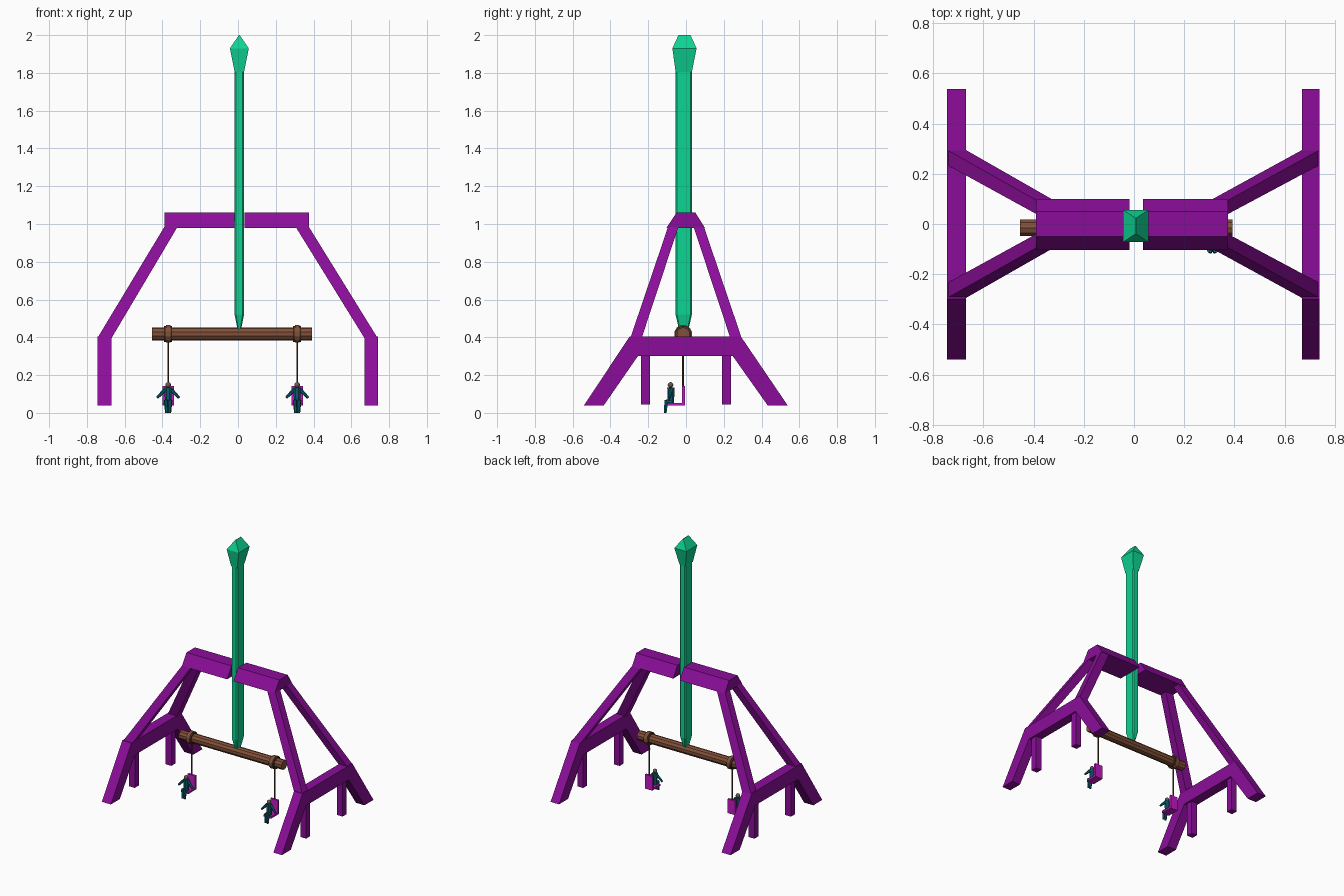
import bpy, bmesh, math
from mathutils import Vector

if "Cube" in bpy.data.objects:
    bpy.data.objects.remove(bpy.data.objects["Cube"])


def material(name, rgb):
    m = bpy.data.materials.new(name)
    m.diffuse_color = (*rgb, 1)
    m.use_nodes = True
    m.node_tree.nodes["Principled BSDF"].inputs["Base Color"].default_value = m.diffuse_color
    return m


PURPLE = material("purple paint", (0.26, 0.004, 0.32))
GREEN = material("emerald", (0.004, 0.66, 0.29))
WOOD = material("brown wood", (0.22, 0.08, 0.04))
DARK = material("dark rope", (0.09, 0.04, 0.02))
MAGENTA = material("magenta seat", (0.55, 0.01, 0.55))
TEAL = material("teal clothes", (0.004, 0.11, 0.16))
HEAD = material("head tone", (0.16, 0.10, 0.07))


def finish(name, bm, mat):
    bmesh.ops.recalc_face_normals(bm, faces=bm.faces[:])
    me = bpy.data.meshes.new(name)
    bm.to_mesh(me)
    bm.free()
    me.materials.append(mat)
    ob = bpy.data.objects.new(name, me)
    bpy.context.collection.objects.link(ob)
    return ob


def loft(name, rings, mat):
    """Skin a list of equal-length point rings and cap both ends."""
    bm = bmesh.new()
    vs = [[bm.verts.new(p) for p in r] for r in rings]
    n = len(rings[0])
    for a, b in zip(vs, vs[1:]):
        for i in range(n):
            bm.faces.new((a[i], a[(i + 1) % n], b[(i + 1) % n], b[i]))
    bm.faces.new(vs[0][::-1])
    bm.faces.new(vs[-1])
    return finish(name, bm, mat)


def rect(x0, x1, y0, y1, z):
    return [(x0, y0, z), (x1, y0, z), (x1, y1, z), (x0, y1, z)]


def box(name, x0, x1, y0, y1, z0, z1, mat):
    return loft(name, [rect(x0, x1, y0, y1, z0), rect(x0, x1, y0, y1, z1)], mat)


def extrude_x(name, profile, x0, x1, mat):
    return loft(name, [[(x, y, z) for y, z in profile] for x in (x0, x1)], mat)


def tube(name, p0, p1, r0, r1, sides, mat):
    p0, p1 = Vector(p0), Vector(p1)
    q = (p1 - p0).to_track_quat('Z', 'Y')
    rings = []
    for p, r in ((p0, r0), (p1, r1)):
        rings.append([p + q @ Vector((r * math.cos(a), r * math.sin(a), 0))
                      for a in (math.tau * (i + 0.5) / sides for i in range(sides))])
    return loft(name, rings, mat)


def ball(name, c, r, mat):
    bm = bmesh.new()
    bmesh.ops.create_uvsphere(bm, u_segments=12, v_segments=8, radius=r)
    bmesh.ops.translate(bm, verts=bm.verts[:], vec=c)
    ob = finish(name, bm, mat)
    for p in ob.data.polygons:
        p.use_smooth = True


# Side trestles, posts, sloping beams and the split ridge cap
trestle = [(-0.54, 0.04), (-0.298, 0.405), (0.29, 0.405), (0.538, 0.04),
           (0.432, 0.04), (0.248, 0.30), (-0.255, 0.30), (-0.435, 0.04)]
cap = [(-0.103, 0.98), (-0.05, 1.06), (0.05, 1.06), (0.1, 0.98)]
for side, s in (("left", -1), ("right", 1)):
    xo, xi = (-0.745, -0.67) if s < 0 else (0.67, 0.74)
    extrude_x(side + "_trestle", trestle, xo, xi, PURPLE)
    tx0, tx1 = (-0.39, -0.32) if s < 0 else (0.305, 0.375)
    for end, e in (("front", -1), ("back", 1)):
        cx = (xo + xi) / 2
        py = 0.215 * e
        box(f"{side}_{end}_post", cx - 0.024, cx + 0.024, py - 0.024, py + 0.024,
            0.045, 0.31, PURPLE)
        low = sorted((0.295 * e, 0.235 * e))
        top = sorted((0.095 * e, 0.04 * e))
        loft(f"{side}_{end}_beam", [rect(xo, xi, *low, 0.395),
                                    rect(tx0, tx1, *top, 0.985)], PURPLE)
    cx0, cx1 = (-0.39, -0.018) if s < 0 else (0.035, 0.375)
    extrude_x(side + "_ridge_cap", cap, cx0, cx1, PURPLE)


# Tall swinging shaft with a gem-shaped head
def chamfered(hx, hy, c, z):
    pts = [(-hx + c, -hy), (hx - c, -hy), (hx, -hy + c), (hx, hy - c),
           (hx - c, hy), (-hx + c, hy), (-hx, hy - c), (-hx, -hy + c)]
    return [(x + 0.007, y - 0.012, z) for x, y in pts]


loft("shaft", [chamfered(0.01, 0.026, 0.005, 0.445), chamfered(0.025, 0.043, 0.008, 0.52),
               chamfered(0.025, 0.043, 0.008, 1.81)], GREEN)
hx, hy, yc = 0.007, 0.0, -0.008
loft("shaft_head", [rect(hx - 0.025, hx + 0.025, yc - 0.047, yc + 0.039, 1.805),
                    rect(hx - 0.05, hx + 0.05, yc - 0.064, yc + 0.064, 1.93),
                    rect(hx - 0.002, hx + 0.002, yc - 0.032, yc + 0.032, 2.0)], GREEN)

# Hanging log
LY, LZ = -0.015, 0.418
tube("log", (-0.455, LY, LZ), (0.392, LY, LZ), 0.035, 0.035, 10, WOOD)

# Two swings, each with a ring, rope, seat and rider
for side, x in (("left", -0.37), ("right", 0.313)):
    for i, (w, r) in enumerate(((0.021, 0.043), (0.012, 0.048))):
        tube(f"{side}_ring_{i}", (x - w, LY, LZ), (x + w, LY, LZ), r, r, 12, WOOD if i else DARK)
    tube(side + "_rope", (x, LY, 0.13), (x, LY, 0.39), 0.005, 0.005, 6, DARK)
    box(side + "_seat_back", x - 0.031, x + 0.031, -0.022, -0.006, 0.04, 0.143, MAGENTA)
    box(side + "_seat_base", x - 0.031, x + 0.031, -0.1, -0.006, 0.038, 0.052, MAGENTA)
    ball(side + "_rider_head", (x, -0.082, 0.148), 0.015, HEAD)
    tube(side + "_rider_torso", (x, -0.08, 0.05), (x, -0.08, 0.134), 0.018, 0.021, 8, TEAL)
    for arm, s in (("left", -1), ("right", 1)):
        tube(f"{side}_rider_{arm}_arm", (x + s * 0.014, -0.08, 0.125),
             (x + s * 0.058, -0.088, 0.08), 0.011, 0.007, 6, TEAL)
        tube(f"{side}_rider_{arm}_thigh", (x + s * 0.01, -0.075, 0.062),
             (x + s * 0.012, -0.106, 0.06), 0.011, 0.01, 6, TEAL)
        tube(f"{side}_rider_{arm}_shin", (x + s * 0.012, -0.104, 0.068),
             (x + s * 0.008, -0.11, 0.0), 0.011, 0.008, 6, TEAL)
